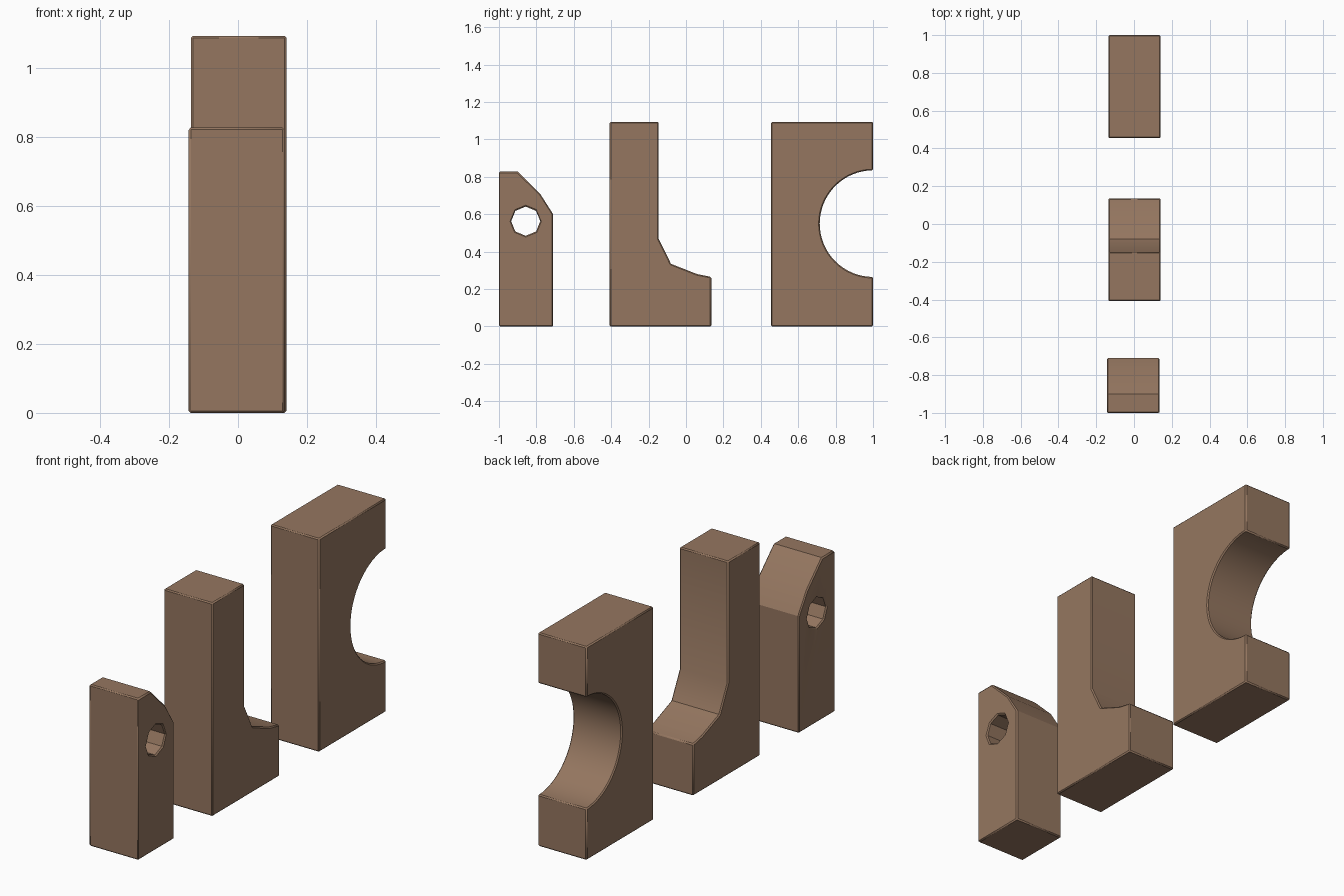
import bpy, bmesh, math

if "Cube" in bpy.data.objects:
    bpy.data.objects.remove(bpy.data.objects["Cube"])

wood = bpy.data.materials.new("brown_wood")
wood.diffuse_color = (0.30, 0.183, 0.117, 1)
wood.use_nodes = True
wood.node_tree.nodes["Principled BSDF"].inputs["Base Color"].default_value = wood.diffuse_color


def prism(name, profile, x0, x1):
    """Extrude a (y, z) outline along x."""
    bm = bmesh.new()
    face = bm.faces.new([bm.verts.new((x0, y, z)) for y, z in profile])
    ext = bmesh.ops.extrude_face_region(bm, geom=[face])
    for v in ext["geom"]:
        if isinstance(v, bmesh.types.BMVert):
            v.co.x = x1
    bmesh.ops.recalc_face_normals(bm, faces=bm.faces)
    mesh = bpy.data.meshes.new(name)
    bm.to_mesh(mesh)
    bm.free()
    mesh.materials.append(wood)
    ob = bpy.data.objects.new(name, mesh)
    bpy.context.collection.objects.link(ob)
    return ob


def finish(ob):
    """Narrow chamfer on the sharp edges, smooth shading on gentle curves."""
    bpy.ops.object.select_all(action='DESELECT')
    ob.select_set(True)
    bpy.context.view_layer.objects.active = ob
    bpy.ops.object.shade_smooth_by_angle(angle=math.radians(28))
    bev = ob.modifiers.new("edge_chamfer", 'BEVEL')
    bev.width = 0.006
    bev.segments = 1
    bev.limit_method = 'ANGLE'
    bev.angle_limit = math.radians(60)


def arc(cy, cz, r, a0, a1, n):
    return [(cy + r * math.cos(math.radians(a0 + (a1 - a0) * i / n)),
             cz + r * math.sin(math.radians(a0 + (a1 - a0) * i / n)))
            for i in range(n + 1)]


# Short post with clipped top and an octagonal hole
short_post = prism("short_post", [(-1, 0), (-0.71, 0), (-0.71, 0.60), (-0.78, 0.71),
                                  (-0.90, 0.828), (-1, 0.828)], -0.143, 0.135)
cutter = prism("hole_cutter", arc(-0.857, 0.563, 0.078, 0, 315, 7), -0.3, 0.3)
cutter.hide_render = True
cutter.hide_set(True)
hole = short_post.modifiers.new("hole", 'BOOLEAN')
hole.operation = 'DIFFERENCE'
hole.solver = 'EXACT'
hole.object = cutter
finish(short_post)

# Tall post with a faceted foot
finish(prism("footed_post", [(-0.408, 0), (0.135, 0), (0.135, 0.265), (0.06, 0.28),
                             (-0.08, 0.335), (-0.147, 0.47), (-0.147, 1.094),
                             (-0.408, 1.094)], -0.136, 0.141))

# Wide block with a half-round notch in its back
notch = arc(1, 0.55, 0.285, 270, 90, 32)
finish(prism("notched_block", [(0.455, 0), (1, 0)] + notch + [(1, 1.094), (0.455, 1.094)],
             -0.136, 0.141))
